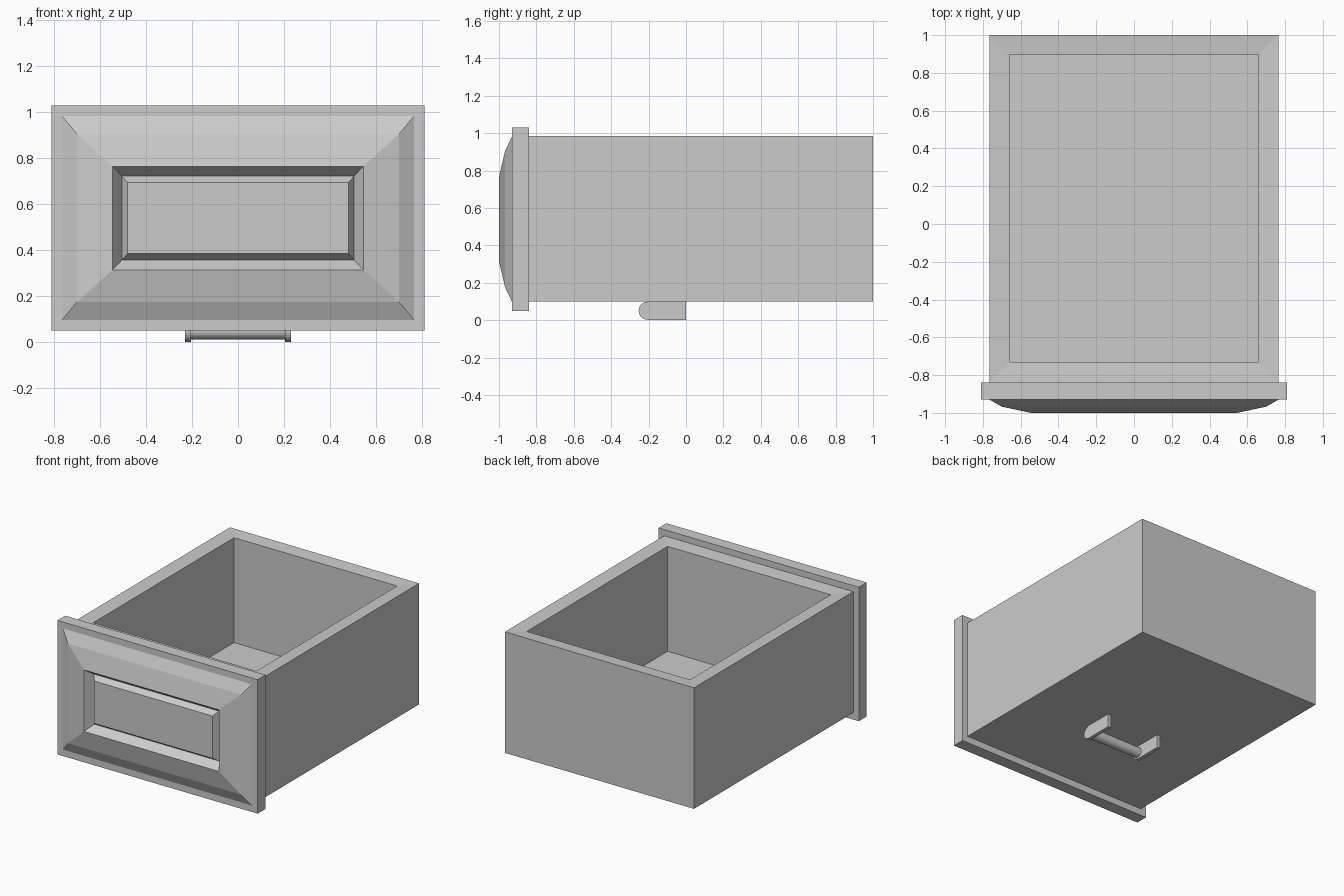
import bpy, bmesh, math

cube = bpy.data.objects.get("Cube")
if cube:
    bpy.data.objects.remove(cube, do_unlink=True)

grey = bpy.data.materials.new("plain grey")
grey.use_nodes = True
colour = (0.6, 0.6, 0.6, 1)
grey.diffuse_color = colour
grey.node_tree.nodes["Principled BSDF"].inputs["Base Color"].default_value = colour


def finish(name, bm):
    bmesh.ops.recalc_face_normals(bm, faces=bm.faces)
    mesh = bpy.data.meshes.new(name)
    bm.to_mesh(mesh)
    bm.free()
    mesh.materials.append(grey)
    obj = bpy.data.objects.new(name, mesh)
    bpy.context.collection.objects.link(obj)
    return obj


def loft(name, rings):
    """Join matching rings of points with quads and cap both ends."""
    bm = bmesh.new()
    loops = [[bm.verts.new(p) for p in ring] for ring in rings]
    count = len(loops[0])
    for a, b in zip(loops, loops[1:]):
        for i in range(count):
            j = (i + 1) % count
            bm.faces.new((a[i], a[j], b[j], b[i]))
    bm.faces.new(loops[0])
    bm.faces.new(loops[-1])
    return finish(name, bm)


def flat_ring(half_x, y0, y1, z):
    return [(-half_x, y0, z), (half_x, y0, z), (half_x, y1, z), (-half_x, y1, z)]


def upright_ring(half_x, z0, z1, y):
    return [(-half_x, y, z0), (half_x, y, z0), (half_x, y, z1), (-half_x, y, z1)]


# Open box: underside, outer wall, slightly sloped rim, inner wall, floor
loft("drawer_box", [
    flat_ring(0.765, -0.842, 1, 0.1),
    flat_ring(0.765, -0.842, 1, 0.985),
    flat_ring(0.66, -0.73, 0.897, 0.977),
    flat_ring(0.66, -0.73, 0.897, 0.21),
])

# Front panel: slab, two-step bevel, groove and raised field
loft("front_panel", [
    upright_ring(0.81, 0.05, 1.03, -0.84),
    upright_ring(0.81, 0.05, 1.03, -0.93),
    upright_ring(0.765, 0.097, 0.983, -0.93),
    upright_ring(0.70, 0.175, 0.905, -0.967),
    upright_ring(0.545, 0.315, 0.765, -1),
    upright_ring(0.505, 0.357, 0.722, -0.94),
    upright_ring(0.48, 0.385, 0.695, -0.98),
])

# Handle brackets under the box, each with a rounded front end
radius, centre_y, centre_z = 0.048, -0.205, 0.05
steps = 16
outline = [(0, 0.102), (centre_y, 0.102)]
for k in range(steps + 1):
    a = math.pi / 2 + math.pi * k / steps
    outline.append((centre_y + radius * math.cos(a), centre_z + radius * math.sin(a)))
outline.append((0, centre_z - radius))
for side, name in ((1, "left_handle_bracket"), (-1, "right_handle_bracket")):
    loft(name, [[(side * x, y, z) for y, z in outline] for x in (0.205, 0.23)])

# Handle rod between the brackets
rod = loft("handle_rod", [
    [(x, centre_y + 0.037 * math.cos(math.tau * k / 24),
      centre_z + 0.037 * math.sin(math.tau * k / 24)) for k in range(24)]
    for x in (-0.21, 0.21)
])
bpy.ops.object.select_all(action="DESELECT")
rod.select_set(True)
bpy.context.view_layer.objects.active = rod
bpy.ops.object.shade_smooth_by_angle()
